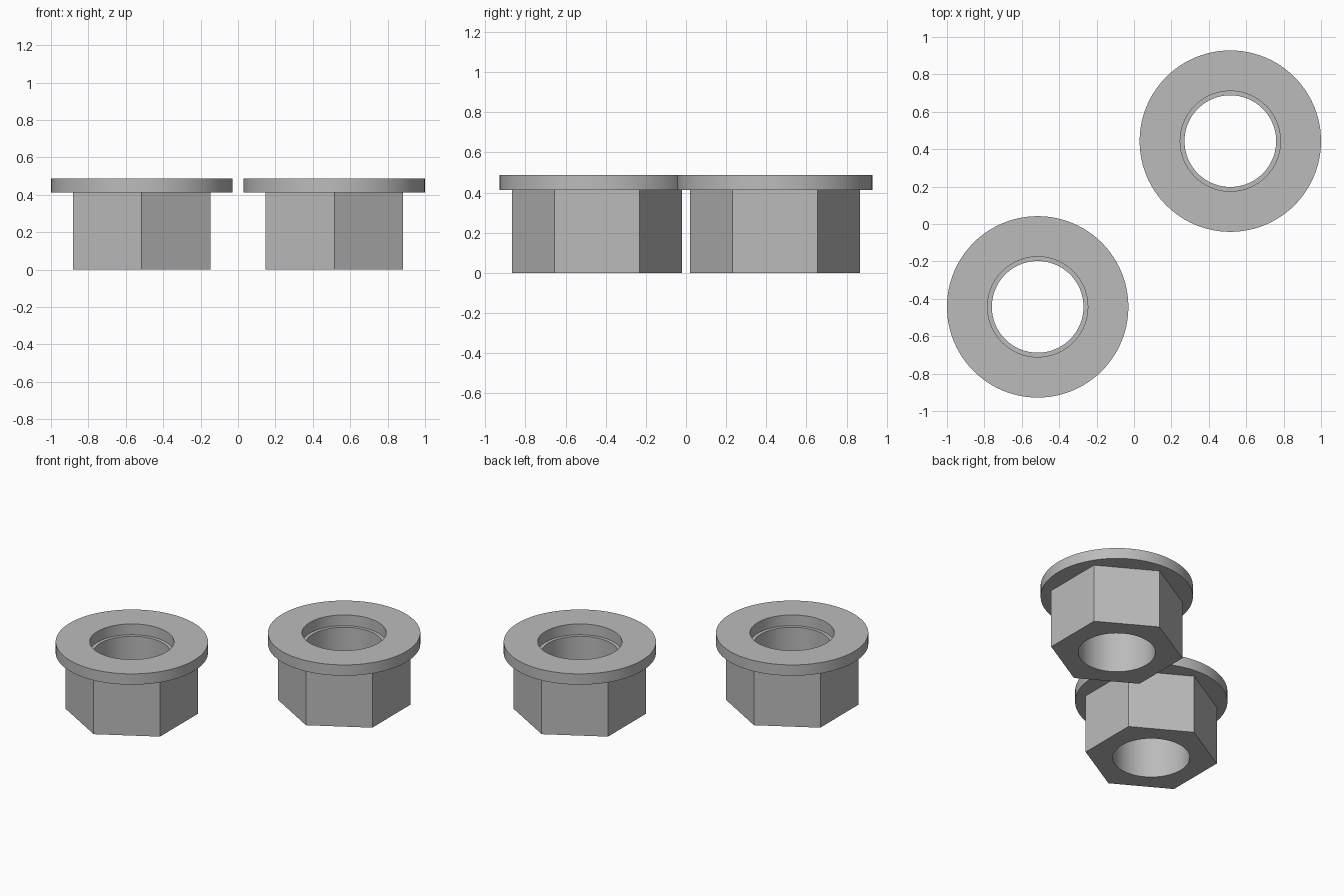
import bpy, bmesh
from math import cos, sin, pi

if "Cube" in bpy.data.objects:
    bpy.data.objects.remove(bpy.data.objects["Cube"], do_unlink=True)

SEGS = 96
HEX_R, FLANGE_R, RECESS_R, BORE_R = 0.424, 0.485, 0.268, 0.245
BODY_H, TOP = 0.412, 0.488

steel = bpy.data.materials.new("plain_grey")
steel.use_nodes = True
grey = (0.5, 0.5, 0.5, 1)
steel.diffuse_color = grey
steel.node_tree.nodes["Principled BSDF"].inputs["Base Color"].default_value = grey


def ring(bm, radius, z, hexagonal=False):
    """Ring of vertices; a hexagonal ring has corners on the y axis."""
    verts = []
    for i in range(SEGS):
        a = 2 * pi * i / SEGS
        r = radius
        if hexagonal:
            r *= cos(pi / 6) / cos((a + pi / 6) % (pi / 3) - pi / 6)
        verts.append(bm.verts.new((r * cos(a), r * sin(a), z)))
    return verts


def flanged_nut(name, x, y):
    bm = bmesh.new()
    # closed section: hex body, flange, recess, through bore
    rings = [ring(bm, HEX_R, 0, True), ring(bm, HEX_R, BODY_H, True),
             ring(bm, FLANGE_R, BODY_H), ring(bm, FLANGE_R, TOP),
             ring(bm, RECESS_R, TOP), ring(bm, RECESS_R, BODY_H),
             ring(bm, BORE_R, BODY_H), ring(bm, BORE_R, 0)]
    for low, high in zip(rings, rings[1:] + rings[:1]):
        for i in range(SEGS):
            j = (i + 1) % SEGS
            bm.faces.new((low[i], low[j], high[j], high[i]))
    bmesh.ops.recalc_face_normals(bm, faces=bm.faces)

    # merge the strips of each flat hexagon side
    strips = [bm.edges.get((a, b)) for a, b in zip(rings[0], rings[1])]
    flat = [e for e in strips if e.calc_face_angle() < 0.01]
    bmesh.ops.dissolve_edges(bm, edges=flat, use_verts=False)

    mesh = bpy.data.meshes.new(name)
    bm.to_mesh(mesh)
    bm.free()
    mesh.materials.append(steel)
    nut = bpy.data.objects.new(name, mesh)
    nut.location = (x, y, 0)
    bpy.context.collection.objects.link(nut)
    bpy.ops.object.select_all(action='DESELECT')
    nut.select_set(True)
    bpy.context.view_layer.objects.active = nut
    bpy.ops.object.shade_smooth_by_angle(angle=pi / 6)


flanged_nut("front_right_flanged_nut", -0.515, -0.443)
flanged_nut("back_left_flanged_nut", 0.515, 0.443)
